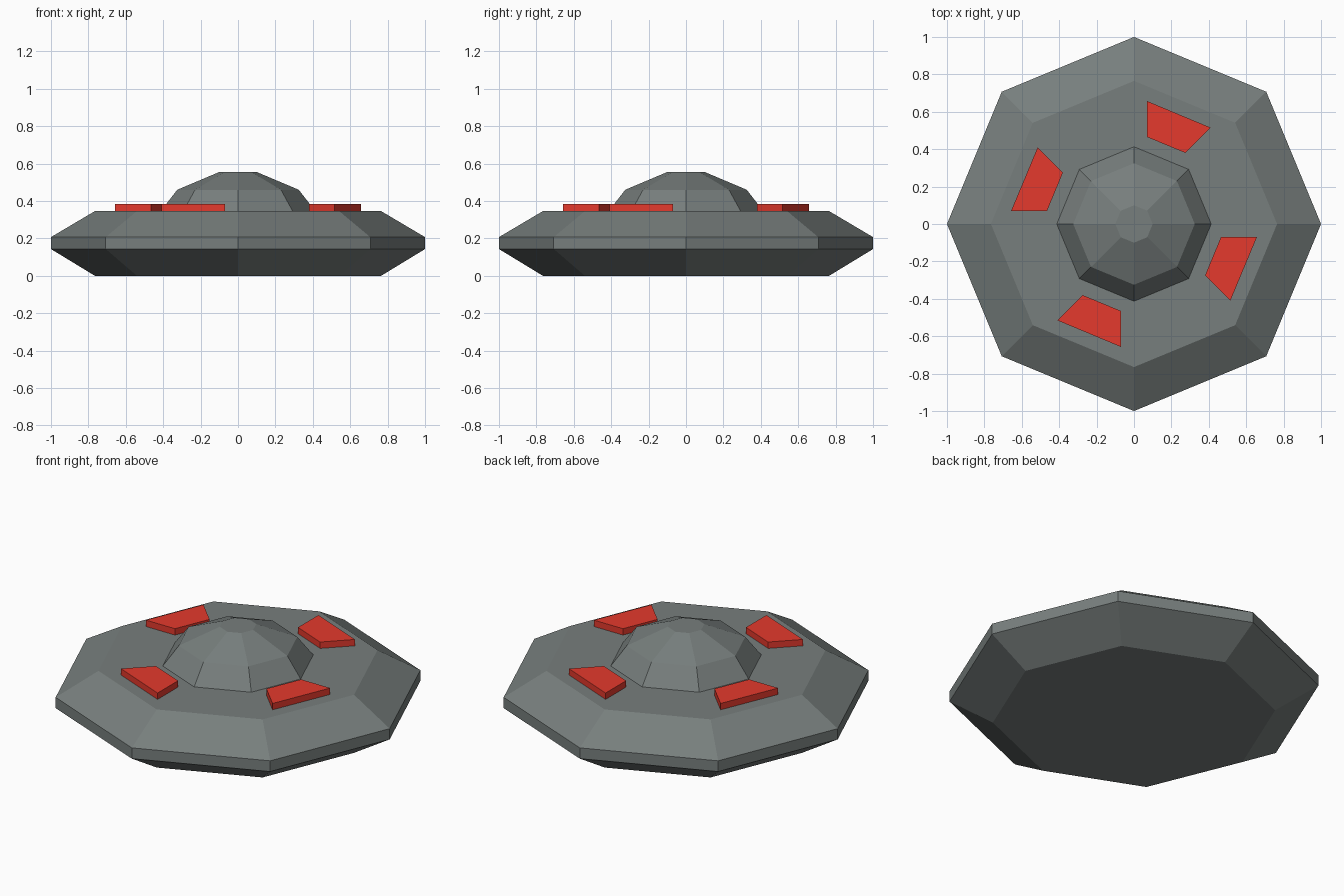
import bpy, bmesh
from math import cos, sin, pi

if "Cube" in bpy.data.objects:
    bpy.data.objects.remove(bpy.data.objects["Cube"])


def material(name, color):
    m = bpy.data.materials.new(name)
    m.diffuse_color = color
    m.use_nodes = True
    m.node_tree.nodes["Principled BSDF"].inputs["Base Color"].default_value = m.diffuse_color
    return m


def loft(name, rings, mat):
    """Flat-faced solid bridged through stacked rings of points, capped at both ends."""
    bm = bmesh.new()
    loops = [[bm.verts.new(p) for p in ring] for ring in rings]
    n = len(loops[0])
    for a, b in zip(loops, loops[1:]):
        for i in range(n):
            j = (i + 1) % n
            bm.faces.new((a[i], a[j], b[j], b[i]))
    bm.faces.new(loops[0][::-1])
    bm.faces.new(loops[-1])
    bmesh.ops.recalc_face_normals(bm, faces=bm.faces)
    me = bpy.data.meshes.new(name)
    bm.to_mesh(me)
    bm.free()
    me.materials.append(mat)
    ob = bpy.data.objects.new(name, me)
    bpy.context.collection.objects.link(ob)
    return ob


def octagon(r, z):
    return [(r * cos(i * pi / 4), r * sin(i * pi / 4), z) for i in range(8)]


grey = material("hull_grey", (0.185, 0.21, 0.205, 1))
red = material("panel_red", (0.78, 0.042, 0.026, 1))

# Saucer hull and raised dome
loft("hull", [octagon(r, z) for r, z in
              [(0.765, 0), (1, 0.143), (1, 0.207), (0.765, 0.346)]], grey)
loft("dome", [octagon(r, z) for r, z in
              [(0.413, 0.346), (0.325, 0.46), (0.1, 0.555)]], grey)

# Four raised red panels, a quarter turn apart
panel = [(0.07, 0.657), (0.07, 0.465), (0.275, 0.38), (0.41, 0.515)]
for k in range(4):
    ob = loft(f"panel_{k + 1}", [[(x, y, z) for x, y in panel] for z in (0.346, 0.384)], red)
    ob.rotation_euler.z = k * pi / 2
